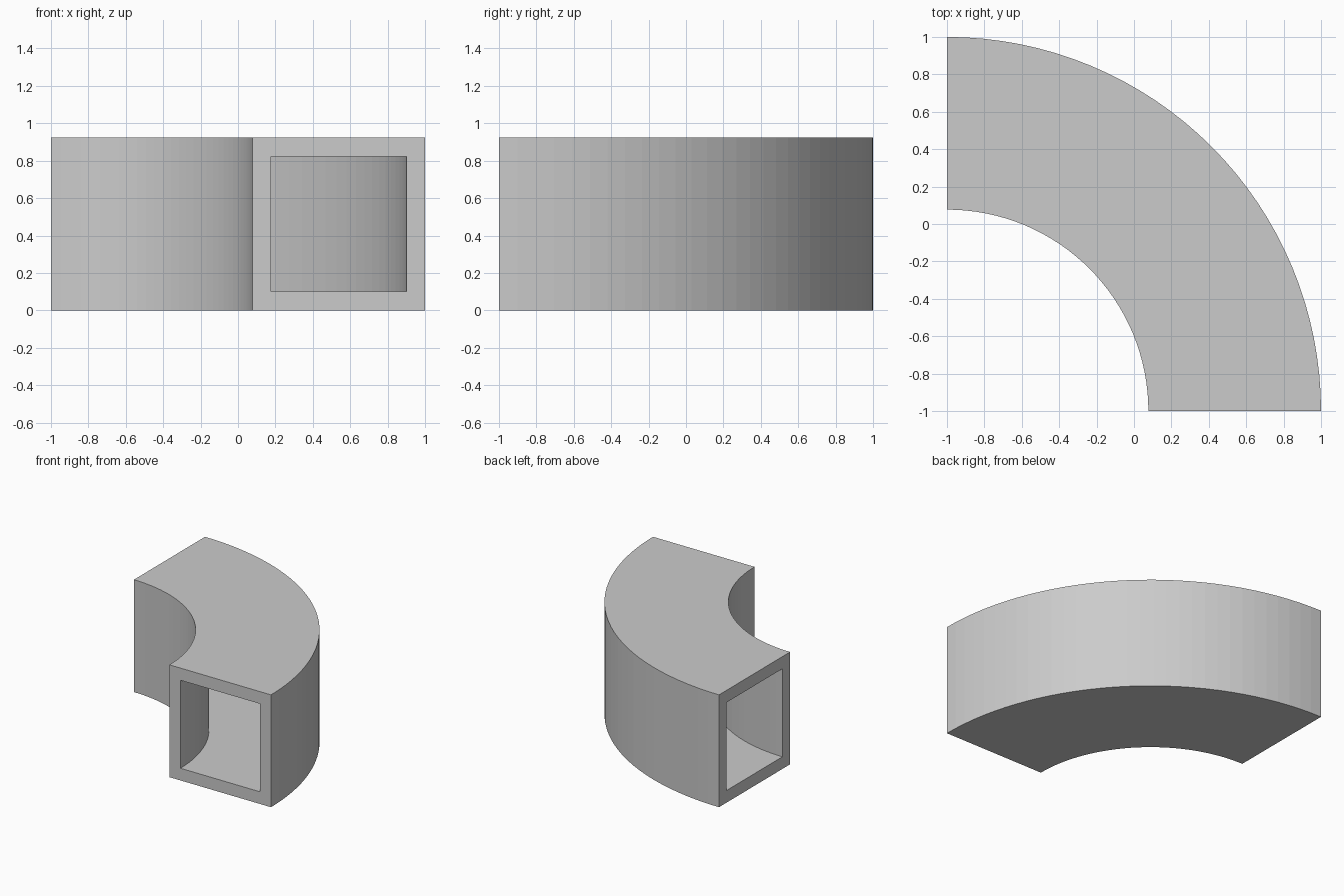
import bpy
import bmesh
from math import pi
from mathutils import Vector

cube = bpy.data.objects.get("Cube")
if cube:
    bpy.data.objects.remove(cube, do_unlink=True)

OUTER = 2.0        # outer bend radius
SIDE = 0.923       # square duct size
WALL = 0.1
SEGMENTS = 32
CENTRE = Vector((-1, -1, 0))

# Plain grey finish
grey = bpy.data.materials.new("light_grey")
grey.use_nodes = True
colour = (0.6, 0.6, 0.6, 1)
grey.diffuse_color = colour
grey.node_tree.nodes["Principled BSDF"].inputs["Base Color"].default_value = colour

bm = bmesh.new()


def square_ring(inset):
    """Square section in the plane of the front opening."""
    r0, r1 = OUTER - SIDE + inset, OUTER - inset
    z0, z1 = inset, SIDE - inset
    return [bm.verts.new(CENTRE + Vector((r, 0, z)))
            for r, z in ((r0, z0), (r1, z0), (r1, z1), (r0, z1))]


# Hollow square frame: the front rim of the duct
outer, inner = square_ring(0), square_ring(WALL)
for i in range(4):
    j = (i + 1) % 4
    bm.faces.new((outer[i], outer[j], inner[j], inner[i]))

# Sweep the frame a quarter turn, keeping a rim at each end
rim = bm.faces[:]
start = bmesh.ops.duplicate(bm, geom=rim)["geom"]
bmesh.ops.spin(bm, geom=rim + list({e for f in rim for e in f.edges}),
               cent=CENTRE, axis=(0, 0, 1), angle=pi / 2,
               steps=SEGMENTS, use_duplicate=False)
bmesh.ops.remove_doubles(bm, verts=bm.verts[:], dist=0.0001)

# Remove any partitions left inside the walls by the sweep
inside = [f for f in bm.faces if all(len(e.link_faces) > 2 for e in f.edges)]
if inside:
    bmesh.ops.delete(bm, geom=inside, context='FACES')
bmesh.ops.recalc_face_normals(bm, faces=bm.faces[:])

mesh = bpy.data.meshes.new("curved_duct")
bm.to_mesh(mesh)
bm.free()
mesh.materials.append(grey)
duct = bpy.data.objects.new("curved_duct", mesh)
bpy.context.collection.objects.link(duct)
